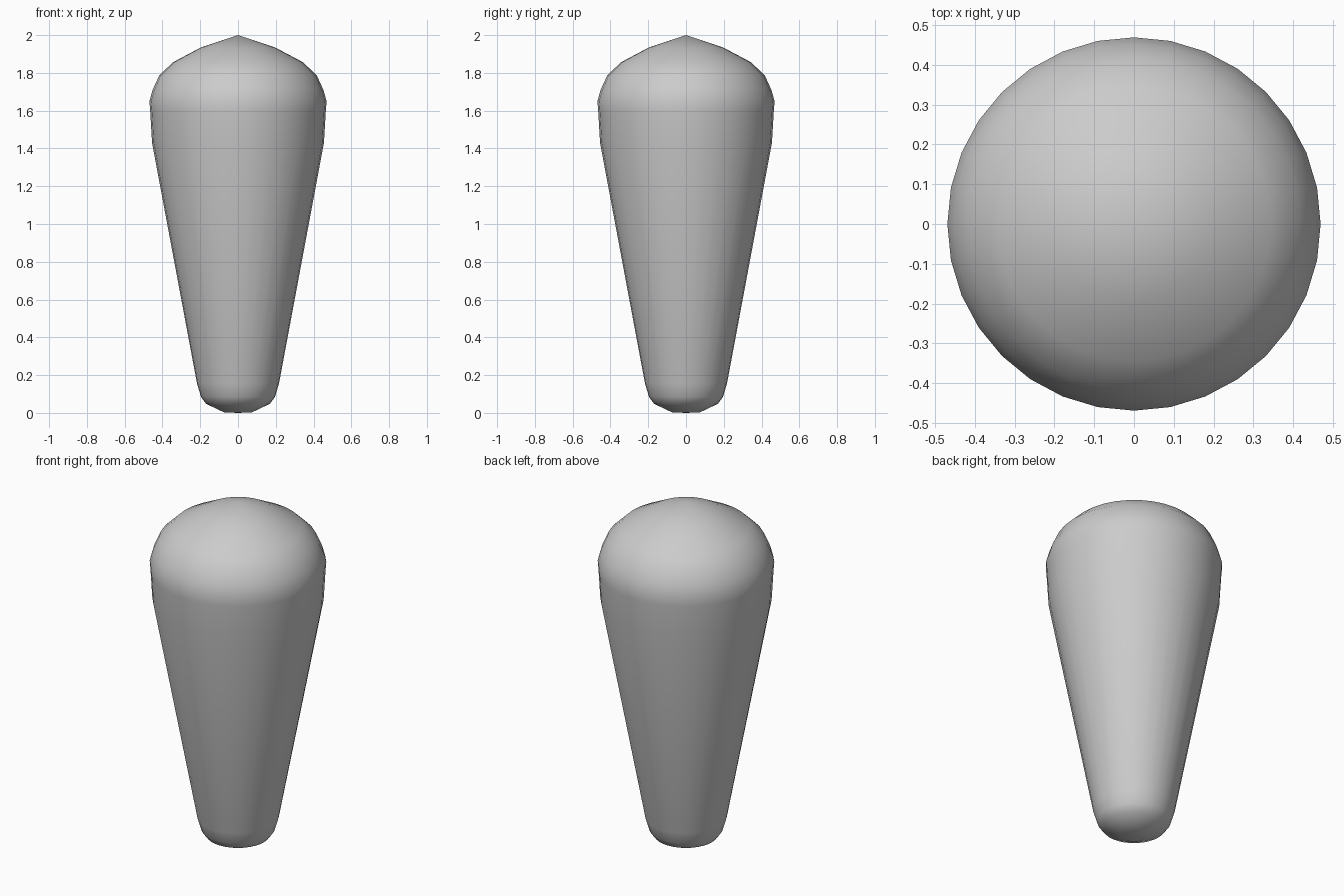
import bpy, bmesh
from math import cos, sin, tau

if "Cube" in bpy.data.objects:
    bpy.data.objects.remove(bpy.data.objects["Cube"])

SIDES = 32
# profile (radius, height) between the bottom centre and the top tip
PROFILE = [(0.074, 0.003), (0.169, 0.048), (0.196, 0.085), (0.217, 0.155),
           (0.455, 1.43), (0.465, 1.60), (0.469, 1.65), (0.452, 1.71),
           (0.418, 1.785), (0.345, 1.856), (0.196, 1.935)]

# tapered handle: lathe the profile around z
bm = bmesh.new()
rings = [[bm.verts.new((r * cos(tau * i / SIDES), r * sin(tau * i / SIDES), z))
          for i in range(SIDES)] for r, z in PROFILE]
bottom = bm.verts.new((0, 0, 0))
tip = bm.verts.new((0, 0, 2))
for i in range(SIDES):
    j = (i + 1) % SIDES
    for a, b in zip(rings, rings[1:]):
        bm.faces.new((a[i], a[j], b[j], b[i]))
    bm.faces.new((bottom, rings[0][j], rings[0][i]))
    bm.faces.new((rings[-1][i], rings[-1][j], tip))
for f in bm.faces:
    f.smooth = True

mesh = bpy.data.meshes.new("tapered_handle")
bm.to_mesh(mesh)
bm.free()
bpy.context.collection.objects.link(bpy.data.objects.new("tapered_handle", mesh))
